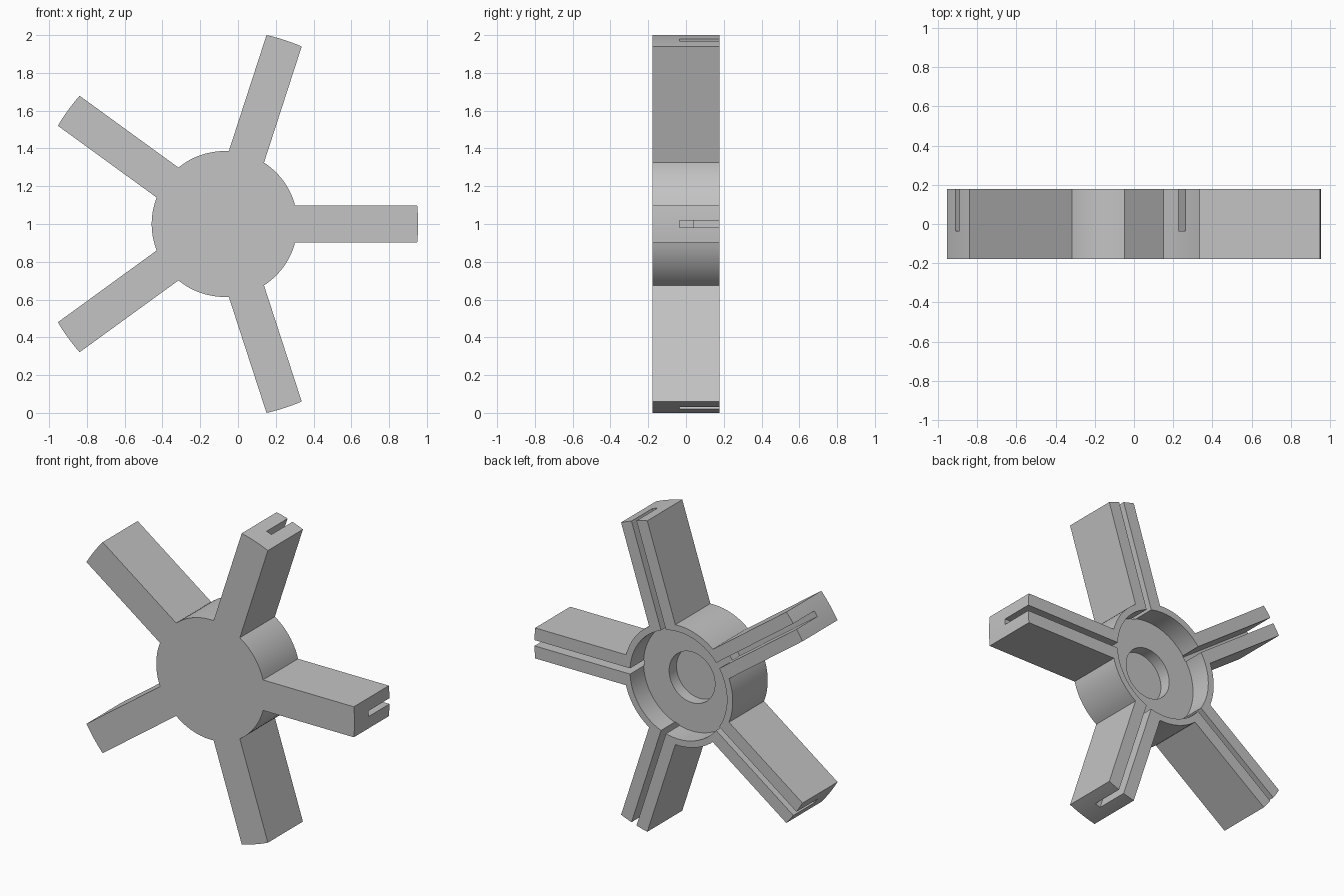
import bpy, bmesh, math
from mathutils import Matrix

if "Cube" in bpy.data.objects:
    bpy.data.objects.remove(bpy.data.objects["Cube"], do_unlink=True)

CX, CZ = -0.071, 1.0          # wheel axis
HALF_DEPTH = 0.178
HUB_R, TIP_R, ARM_HALF = 0.386, 1.0245, 0.098
POCKET_R, BORE_R = 0.345, 0.163
POCKET_Y, SLOT_Y, SLOT_W = 0.04, -0.035, 0.037
ARMS = 5
STEP = math.tau / ARMS

grey = bpy.data.materials.new("plain_grey")
grey.use_nodes = True
colour = (0.55, 0.55, 0.55, 1)
grey.diffuse_color = colour
grey.node_tree.nodes["Principled BSDF"].inputs["Base Color"].default_value = colour


def make_object(name, bm):
    bmesh.ops.recalc_face_normals(bm, faces=bm.faces)
    mesh = bpy.data.meshes.new(name)
    bm.to_mesh(mesh)
    bm.free()
    mesh.materials.append(grey)
    obj = bpy.data.objects.new(name, mesh)
    bpy.context.collection.objects.link(obj)
    return obj


def arc(radius, start, end, steps):
    angles = [start + (end - start) * i / steps for i in range(steps + 1)]
    return [(radius * math.cos(a), radius * math.sin(a)) for a in angles]


def prism(name, outline, y0, y1):
    """Extrude an outline in the front plane from y0 to y1."""
    bm = bmesh.new()
    face = bm.faces.new([bm.verts.new((CX + x, y0, CZ + z)) for x, z in outline])
    ext = bmesh.ops.extrude_face_region(bm, geom=[face])
    verts = [v for v in ext["geom"] if isinstance(v, bmesh.types.BMVert)]
    bmesh.ops.translate(bm, verts=verts, vec=(0, y1 - y0, 0))
    return make_object(name, bm)


def cut(target, cutter):
    mod = target.modifiers.new(cutter.name, "BOOLEAN")
    mod.operation = "DIFFERENCE"
    mod.solver = "EXACT"
    mod.object = cutter
    cutter.hide_render = True
    bpy.context.view_layer.objects.active = target
    bpy.ops.object.modifier_apply(modifier=mod.name)
    bpy.data.objects.remove(cutter, do_unlink=True)


# Hub with five arms as a single outline
tip = math.asin(ARM_HALF / TIP_R)
root = math.asin(ARM_HALF / HUB_R)
outline = []
for i in range(ARMS):
    a = i * STEP
    outline += arc(TIP_R, a - tip, a + tip, 6)
    outline += arc(HUB_R, a + root, a + STEP - root, 12)
body = prism("hub_with_arms", outline, -HALF_DEPTH, HALF_DEPTH)

# Round recess in the back and the bore in its floor
circle = lambda r: arc(r, 0, math.tau, 80)[:-1]
cut(body, prism("recess_cutter", circle(POCKET_R), POCKET_Y, 0.3))
cut(body, prism("bore_cutter", circle(BORE_R), SLOT_Y, 0.3))

# Slot along the back of each arm, open at the tip and into the recess
for i in range(ARMS):
    turn = Matrix.Rotation(i * STEP, 2)
    r0, r1, w = POCKET_R - 0.003, 1.1, SLOT_W / 2
    corners = [(r0, -w), (r1, -w), (r1, w), (r0, w)]
    c, s = math.cos(i * STEP), math.sin(i * STEP)
    slot = [(x * c - z * s, x * s + z * c) for x, z in corners]
    cut(body, prism("slot_cutter", slot, SLOT_Y, 0.3))

bpy.ops.object.select_all(action="DESELECT")
body.select_set(True)
bpy.context.view_layer.objects.active = body
bpy.ops.object.shade_smooth_by_angle(angle=math.radians(30))
